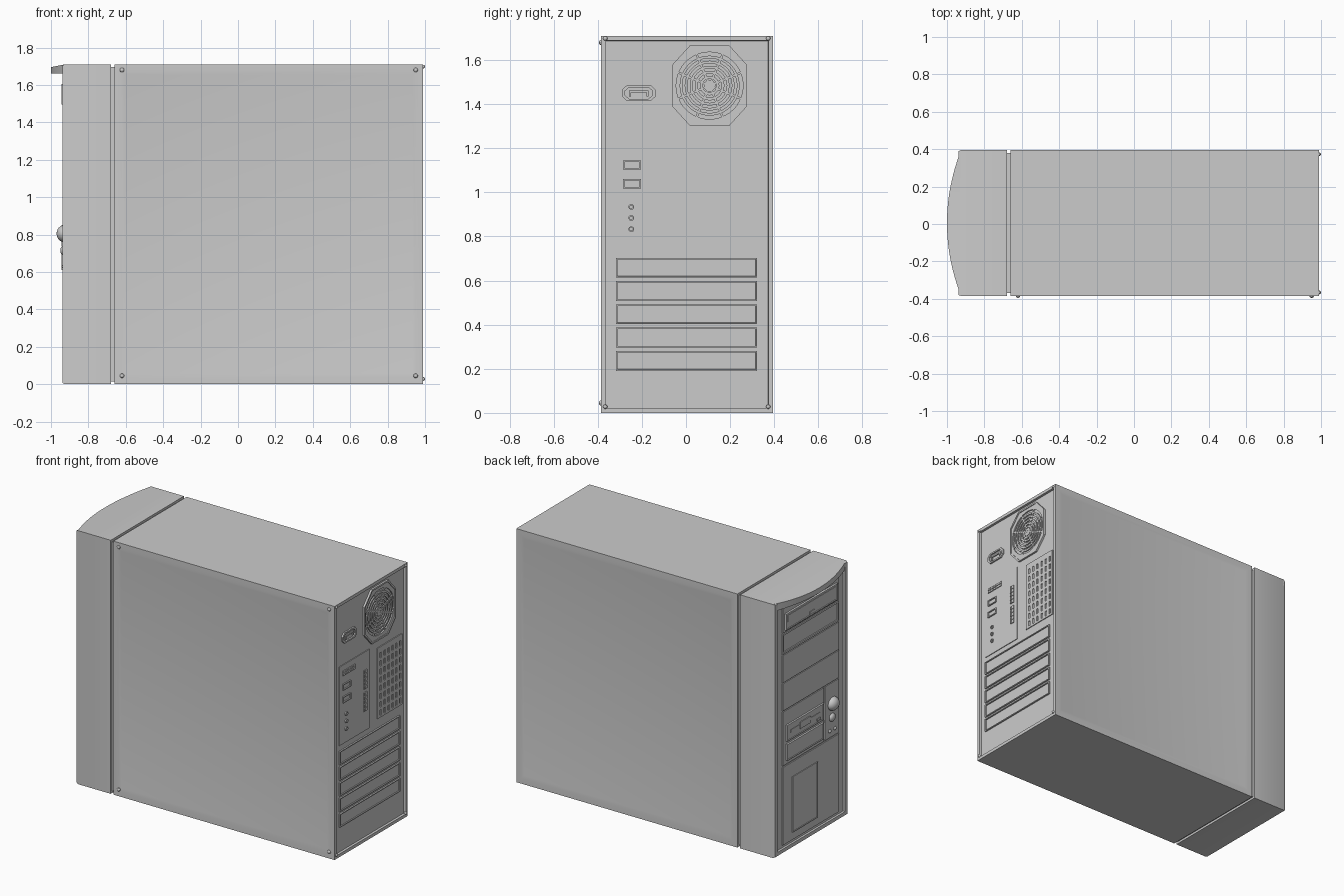
import bpy, bmesh, math
from mathutils import Vector, Matrix

if "Cube" in bpy.data.objects:
    bpy.data.objects.remove(bpy.data.objects["Cube"], do_unlink=True)

grey = bpy.data.materials.new("case_grey")
grey.use_nodes = True
grey.diffuse_color = (0.6, 0.6, 0.6, 1)
grey.node_tree.nodes["Principled BSDF"].inputs["Base Color"].default_value = (0.6, 0.6, 0.6, 1)

BACK, FRONT = 0.975, -0.926      # recessed rear sheet and recessed front panel
TOP, Y0, Y1 = 1.71, -0.385, 0.395
parts = []


def finish(name, bm):
    bmesh.ops.recalc_face_normals(bm, faces=bm.faces)
    me = bpy.data.meshes.new(name)
    bm.to_mesh(me)
    bm.free()
    me.materials.append(grey)
    ob = bpy.data.objects.new(name, me)
    bpy.context.collection.objects.link(ob)
    parts.append(ob)
    return ob


def add_box(bm, lo, hi):
    lo, hi = Vector(lo), Vector(hi)
    mat = Matrix.Translation((lo + hi) / 2) @ Matrix.Diagonal((hi - lo).to_4d())
    mat[3][3] = 1
    bmesh.ops.create_cube(bm, size=1, matrix=mat)


def box(name, lo, hi, steps=()):
    """Box; steps holds (face direction, [(inset, sink), ...])."""
    bm = bmesh.new()
    add_box(bm, lo, hi)
    bm.normal_update()
    for direction, levels in steps:
        d = Vector(direction)
        face = max(bm.faces, key=lambda f: f.normal.dot(d) * f.calc_area())
        for inset, sink in levels:
            bmesh.ops.inset_region(bm, faces=[face], thickness=inset)
            for v in face.verts:
                v.co -= d * sink
    return finish(name, bm)


def rear(name, y0, y1, z0, z1, h, levels=()):
    return box(name, (BACK - 0.002, y0, z0), (BACK + h, y1, z1), [((1, 0, 0), levels)])


def front(name, y0, y1, z0, z1, h, levels=()):
    return box(name, (FRONT - h, y0, z0), (FRONT + 0.002, y1, z1), [((-1, 0, 0), levels)])


def cells(name, ys, zs, w, h, x0, x1):
    bm = bmesh.new()
    for y in ys:
        for z in zs:
            add_box(bm, (x0, y - w / 2, z - h / 2), (x1, y + w / 2, z + h / 2))
    return finish(name, bm)


def ring(name, outer, inner, x0, x1):
    """Flat ring between two matching loops of (y, z) points."""
    bm = bmesh.new()
    loops = [[bm.verts.new((x, y, z)) for y, z in pts]
             for x, pts in ((x0, outer), (x1, outer), (x1, inner), (x0, inner))]
    n = len(outer)
    for k in range(4):
        a, b = loops[k], loops[(k + 1) % 4]
        for i in range(n):
            j = (i + 1) % n
            bm.faces.new((a[i], a[j], b[j], b[i]))
    return finish(name, bm)


def circle(cy, cz, r, n=40):
    return [(cy + r * math.cos(math.tau * i / n), cz + r * math.sin(math.tau * i / n)) for i in range(n)]


def dome(name, loc, radii, segments=24):
    bm = bmesh.new()
    bmesh.ops.create_uvsphere(bm, u_segments=segments, v_segments=segments // 2, radius=1,
                              matrix=Matrix.Translation(loc) @ Matrix.Diagonal((*radii, 1)))
    return finish(name, bm)


# Case body: shallow pressed side panels and a recessed rear
press = [(0.05, 0), (0.03, 0.004)]
box("case_body", (-0.66, Y0, 0), (0.99, Y1, TOP),
    [((1, 0, 0), [(0.03, 0), (0.002, 0.015)]), ((0, 1, 0), press), ((0, -1, 0), press)])
box("groove_neck", (-0.70, Y0 + 0.015, 0.015), (-0.64, Y1 - 0.015, TOP - 0.015))

# Front bezel with chamfered raised rim and recessed panel
box("front_bezel", (-0.925, Y0, 0), (-0.68, Y1, TOP),
    [((-1, 0, 0), [(0.008, -0.013), (0.035, 0), (0.003, 0.012)])])

# Curved visor along the top of the bezel
bm = bmesh.new()
rows = []
N = 24
for i in range(N + 1):
    t = 2 * i / N - 1
    y = (Y0 + Y1) / 2 + t * (Y1 - Y0) / 2
    bulge = 1 - t * t
    x = -0.925 - 0.075 * bulge
    rows.append([bm.verts.new(p) for p in ((-0.92, y, 1.66), (x, y, 1.66),
                                           (x, y, TOP - 0.015 * bulge), (-0.92, y, TOP))])
for a, b in zip(rows, rows[1:]):
    for k in range(4):
        m = (k + 1) % 4
        bm.faces.new((a[k], a[m], b[m], b[k]))
bm.faces.new(rows[0])
bm.faces.new(rows[-1])
finish("top_visor", bm)

# Drive bays
front("optical_bay", -0.30, 0.30, 1.48, 1.645, 0.006)
front("optical_drive", -0.27, 0.28, 1.495, 1.605, 0.019, [(0.008, 0), (0.002, 0.004)])
front("optical_tray", -0.25, 0.26, 1.545, 1.59, 0.018)
front("optical_button", -0.02, 0.03, 1.51, 1.525, 0.019)
front("second_bay", -0.30, 0.30, 1.335, 1.474, 0.006, [(0.018, 0), (0.003, 0.005)])
for i in range(2):
    z = 0.955 + 0.19 * i
    front("blank_bay", -0.30, 0.30, z, z + 0.184, 0.006)
front("floppy_surround", -0.14, 0.30, 0.585, 0.948, 0.006)
front("floppy_drive", -0.125, 0.265, 0.74, 0.85, 0.018, [(0.008, 0), (0.002, 0.004)])
front("floppy_slot", -0.09, 0.23, 0.79, 0.806, 0.017)
front("floppy_grip", 0.02, 0.13, 0.775, 0.82, 0.019)
front("floppy_button", -0.09, -0.05, 0.757, 0.772, 0.019)
front("floppy_blank", -0.125, 0.265, 0.61, 0.72, 0.018, [(0.008, 0), (0.002, 0.004)])
front("lower_panel", -0.30, 0.30, 0.05, 0.575, 0.006)
front("lower_door", -0.07, 0.20, 0.10, 0.476, 0.011, [(0.008, 0), (0.002, 0.003)])

# Power and reset buttons, lamps
front("button_panel", -0.30, -0.15, 0.585, 0.948, 0.006)
dome("power_button", (-0.93, -0.233, 0.805), (0.04, 0.05, 0.045))
dome("reset_button", (-0.93, -0.225, 0.715), (0.02, 0.03, 0.028))
for y in (-0.20, -0.255):
    dome("lamp", (-0.93, y, 0.63), (0.013, 0.013, 0.013), 12)

# Fan grille: octagonal frame, rings, spokes and hub
FY, FZ, HW, HH = 0.107, 1.484, 0.168, 0.184
corners = [(1, 0.52), (0.52, 1), (-0.52, 1), (-1, 0.52), (-1, -0.52), (-0.52, -1), (0.52, -1), (1, -0.52)]
outer, inner, lip = [], [], []
for (ax, ay), (bx, by) in zip(corners, corners[1:] + corners[:1]):
    for s in range(6):
        p = Vector(((ax + (bx - ax) * s / 6) * HW, (ay + (by - ay) * s / 6) * HH))
        q = p.normalized() * 0.152
        outer.append((FY + p.x, FZ + p.y))
        lip.append((FY + p.x * 0.94, FZ + p.y * 0.94))
        inner.append((FY + q.x, FZ + q.y))
ring("fan_frame", outer, inner, BACK - 0.002, BACK + 0.008)
ring("fan_frame_lip", outer, lip, BACK, BACK + 0.013)
for i in range(5):
    r = 0.136 - 0.023 * i
    ring("fan_ring", circle(FY, FZ, r), circle(FY, FZ, r - 0.012), BACK - 0.002, BACK + 0.008)
bm = bmesh.new()
for i in range(4):
    start = len(bm.verts)
    add_box(bm, (BACK - 0.002, -0.154, -0.005), (BACK + 0.007, 0.154, 0.005))
    bm.verts.ensure_lookup_table()
    bmesh.ops.rotate(bm, verts=bm.verts[start:], matrix=Matrix.Rotation(math.pi * (i + 0.5) / 4, 3, 'X'))
bmesh.ops.translate(bm, verts=bm.verts, vec=(0, FY, FZ))
finish("fan_spokes", bm)
ring("fan_hub", circle(FY, FZ, 0.026), circle(FY, FZ, 0.008), BACK - 0.002, BACK + 0.008)

# Power inlet
PY, PZ = -0.214, 1.45
shape = [(1, 0.4), (0.7, 1), (-0.7, 1), (-1, 0.4), (-1, -0.4), (-0.7, -1), (0.7, -1), (1, -0.4)]
ring("power_inlet", [(PY + a * 0.077, PZ + b * 0.036) for a, b in shape],
     [(PY + a * 0.062, PZ + b * 0.026) for a, b in shape], BACK - 0.002, BACK + 0.01)
rear("inlet_bar", PY - 0.045, PY + 0.045, PZ + 0.002, PZ + 0.012, 0.008)
for s in (-1, 1):
    rear("inlet_leg", PY + s * 0.04 - 0.005, PY + s * 0.04 + 0.005, PZ - 0.015, PZ + 0.002, 0.008)

# Connector plate with ports
PLATE = BACK + 0.005
rear("connector_plate", -0.318, 0, 0.741, 1.272, 0.005)
cells("serial_port", [-0.274 + 0.027 * i for i in range(5)], (1.208, 1.226), 0.023, 0.014, BACK, PLATE + 0.006)
for z in (1.124, 1.039):
    rear("usb_port", -0.286, -0.204, z - 0.021, z + 0.021, 0.013, [(0.009, 0), (0.001, 0.007)])
for z in (0.934, 0.884, 0.833):
    ring("audio_jack", circle(-0.248, z, 0.013, 16), circle(-0.248, z, 0.007, 16), BACK, PLATE + 0.008)
for z in (1.088, 0.938):
    cells("pin_port", (-0.058, -0.046, -0.034), [z - 0.052 + 0.026 * i for i in range(5)],
          0.010, 0.022, BACK, PLATE + 0.006)

# Vent plate with punched slots
vent = rear("vent_plate", 0.088, 0.35, 0.768, 1.245, 0.006)
cutter = cells("vent_cutter", [0.121 + 0.0415 * i for i in range(6)], [0.80 + 0.0553 * i for i in range(8)],
               0.016, 0.036, BACK - 0.01, BACK + 0.02)
cut = vent.modifiers.new("slots", 'BOOLEAN')
cut.operation, cut.object, cut.solver = 'DIFFERENCE', cutter, 'EXACT'
bpy.context.view_layer.objects.active = vent
bpy.ops.object.modifier_apply(modifier="slots")
parts.remove(cutter)
bpy.data.objects.remove(cutter, do_unlink=True)

# Expansion slot covers
for i in range(5):
    z = 0.191 + 0.1055 * i
    rear("slot_cover", -0.318, 0.323, z, z + 0.09, 0.01, [(0.009, 0), (0.001, 0.007)])

# Corner screws on the rear rim and the right side panel
for z in (0.028, TOP - 0.012):
    for y in (-0.366, 0.373):
        dome("rear_screw", (0.99, y, z), (0.01, 0.01, 0.01), 12)
for z in (0.045, 1.68):
    for x in (-0.62, 0.95):
        dome("side_screw", (x, Y0, z), (0.012, 0.01, 0.012), 12)

# Smooth rounded parts, keep edges crisp
bpy.ops.object.select_all(action='DESELECT')
for ob in parts:
    ob.select_set(True)
bpy.context.view_layer.objects.active = parts[0]
bpy.ops.object.shade_smooth_by_angle(angle=math.radians(30))
